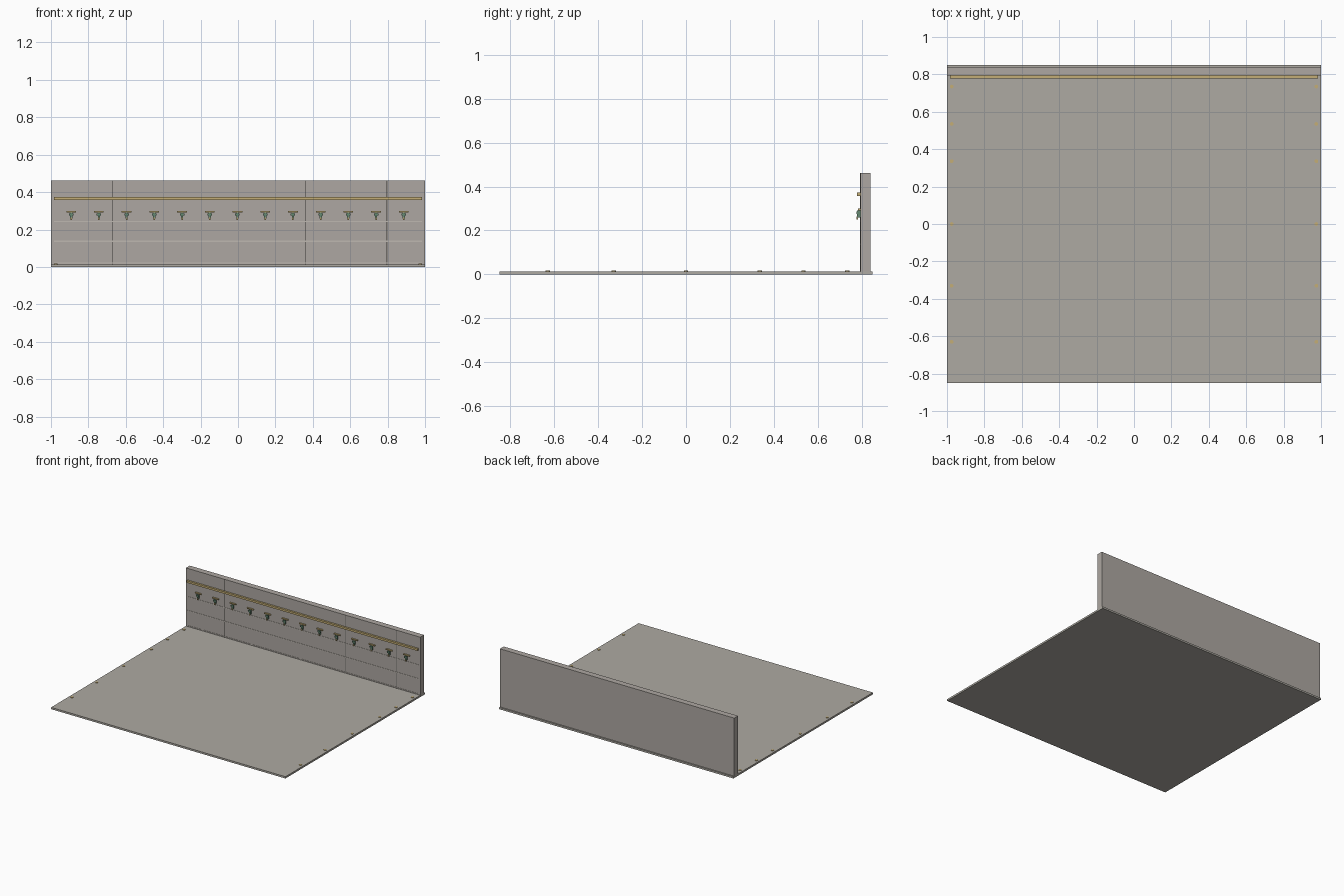
import bpy

if "Cube" in bpy.data.objects:
    bpy.data.objects.remove(bpy.data.objects["Cube"])


def material(name, rgb):
    m = bpy.data.materials.new(name)
    m.diffuse_color = (*rgb, 1)
    m.use_nodes = True
    m.node_tree.nodes["Principled BSDF"].inputs["Base Color"].default_value = m.diffuse_color
    return m


FLOOR = material("floor_grey", (0.42, 0.40, 0.36))
WALL = material("wall_grey", (0.42, 0.39, 0.36))
SEAM = material("seam_dark", (0.16, 0.15, 0.14))
TRIM = material("trim_pale", (0.52, 0.48, 0.44))
BRASS = material("brass", (0.55, 0.42, 0.18))
GREEN = material("green", (0.13, 0.25, 0.17))


def box(name, x, y, z, mat):
    """Box from (min, max) ranges on each axis."""
    mid = [(r[0] + r[1]) / 2 for r in (x, y, z)]
    bpy.ops.mesh.primitive_cube_add(size=1, location=mid)
    o = bpy.context.object
    o.name = name
    o.scale = [r[1] - r[0] for r in (x, y, z)]
    bpy.ops.object.transform_apply(location=False, rotation=False)
    o.data.materials.append(mat)
    return o


FACE = 0.794  # front face of the wall

# Floor slab and back wall
box("floor", (-1, 1), (-0.85, 0.85), (0, 0.014), FLOOR)
box("back_wall", (-1, 1), (FACE, 0.84), (0.014, 0.462), WALL)

# Brass rail along the wall
box("brass_rail", (-0.985, 0.985), (0.779, FACE), (0.358, 0.373), BRASS)

# Thin horizontal trim lines and skirting
for i, z in enumerate((0.02, 0.137, 0.243)):
    box(f"trim_line_{i}", (-0.985, 0.985), (FACE - 0.002, FACE),
        (z - 0.003, z + 0.003), TRIM)

# Vertical panel seams
for i, x in enumerate((-0.67, 0.36, 0.795)):
    box(f"panel_seam_{i}", (x - 0.003, x + 0.003), (FACE - 0.001, FACE),
        (0.014, 0.462), SEAM)

# Row of T-shaped hooks
for i in range(13):
    x = -0.892 + i * 0.1482
    box(f"hook_bar_{i}", (x - 0.026, x + 0.026), (0.784, FACE), (0.292, 0.300), BRASS)
    box(f"hook_stem_{i}", (x - 0.006, x + 0.006), (0.780, FACE), (0.258, 0.292), GREEN)
    box(f"hook_arm_{i}", (x - 0.012, x + 0.012), (0.777, 0.785), (0.276, 0.286), GREEN)
    box(f"hook_tip_{i}", (x - 0.004, x + 0.004), (0.777, 0.784), (0.250, 0.264), BRASS)

# Brass studs along both side edges of the floor
for side in (-1, 1):
    for i, y in enumerate((0.735, 0.535, 0.336, 0.0, -0.33, -0.63)):
        bpy.ops.mesh.primitive_cylinder_add(vertices=12, radius=0.01, depth=0.006,
                                            location=(side * 0.975, y, 0.015))
        o = bpy.context.object
        o.name = f"floor_stud_{'left' if side < 0 else 'right'}_{i}"
        o.data.materials.append(BRASS)
        bpy.ops.object.shade_smooth_by_angle()
